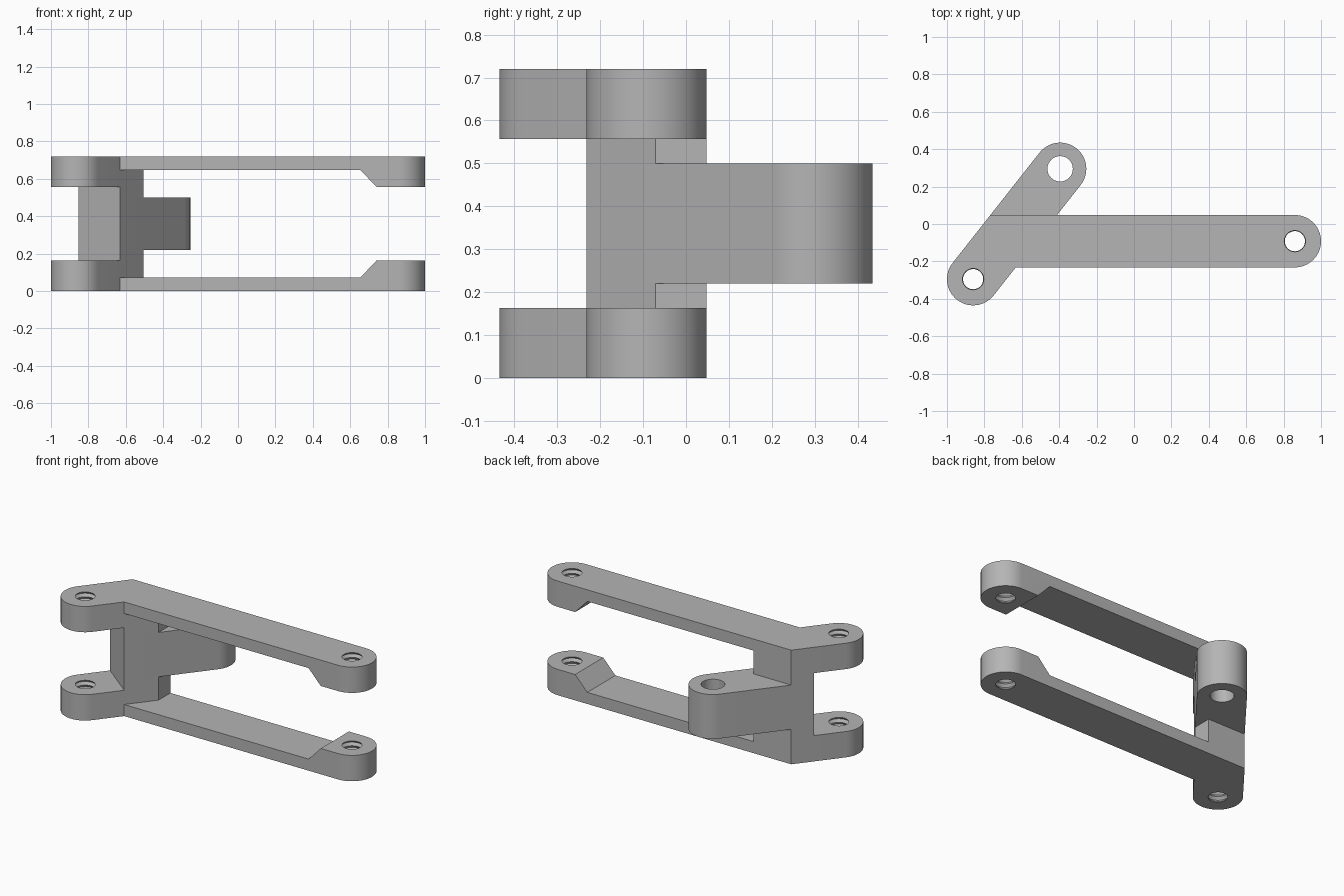
import bpy, bmesh
from math import pi, cos, sin, atan2
from mathutils import Vector

if "Cube" in bpy.data.objects:
    bpy.data.objects.remove(bpy.data.objects["Cube"])

H, R = 0.72, 0.14                       # overall height, boss radius
PLATE, EAR = 0.073, 0.163               # plate and ear thickness
ear, lug, tip = Vector((-0.86, -0.295)), Vector((-0.395, 0.295)), Vector((0.86, -0.092))
u = (lug - ear).normalized()            # direction of the slanted link
n = Vector((-u.y, u.x))
ang = atan2(u.y, u.x)

grey = bpy.data.materials.new("plain grey")
grey.use_nodes = True
colour = (0.46, 0.46, 0.46, 1)
grey.diffuse_color = colour
grey.node_tree.nodes["Principled BSDF"].inputs["Base Color"].default_value = colour


def arc(c, start, steps=32):
    """Half circle of boss radius, counter-clockwise from the start angle."""
    return [c + R * Vector((cos(start + pi * i / steps), sin(start + pi * i / steps)))
            for i in range(steps + 1)]


def finish(name, bm):
    bmesh.ops.recalc_face_normals(bm, faces=bm.faces)
    mesh = bpy.data.meshes.new(name)
    bm.to_mesh(mesh)
    bm.free()
    mesh.materials.append(grey)
    ob = bpy.data.objects.new(name, mesh)
    bpy.context.collection.objects.link(ob)
    return ob


def prism(name, outline, z0, z1, shift=None, flip=False):
    """Extruded outline; shift moves the top points, flip mirrors to the upper half."""
    bm = bmesh.new()
    mir = (lambda z: H - z) if flip else (lambda z: z)
    low = [bm.verts.new((p.x, p.y, mir(z0))) for p in outline]
    top = [bm.verts.new((shift(p.x) if shift else p.x, p.y, mir(z1))) for p in outline]
    bm.faces.new(low)
    bm.faces.new(top)
    for i in range(len(low)):
        j = (i + 1) % len(low)
        bm.faces.new((low[i], low[j], top[j], top[i]))
    return finish(name, bm)


def bore(name, c, rings):
    """Solid of revolution about a vertical axis, from (radius, z) pairs."""
    bm = bmesh.new()
    loops = [[bm.verts.new((c.x + r * cos(2 * pi * k / 32), c.y + r * sin(2 * pi * k / 32), z))
              for k in range(32)] for r, z in rings]
    for a, b in zip(loops, loops[1:]):
        for k in range(32):
            m = (k + 1) % 32
            bm.faces.new((a[k], a[m], b[m], b[k]))
    bm.faces.new(loops[0])
    bm.faces.new(loops[-1])
    return finish(name, bm)


def combine(body, other, operation):
    mod = body.modifiers.new(operation, "BOOLEAN")
    mod.operation, mod.object, mod.solver = operation, other, "EXACT"
    bpy.context.view_layer.objects.active = body
    bpy.ops.object.modifier_apply(modifier=mod.name)
    bpy.data.objects.remove(other)


# Corners where the slanted link meets the long arm
right, left = ear - n * R, ear + n * R
bend_in = right + u * ((tip.y - R - right.y) / u.y)
bend_out = left + u * ((tip.y + R - left.y) / u.y)
bend_far = bend_in + n * 2 * R
wall_x = -0.505
wall = bend_in + u * ((wall_x - bend_in.x) / u.x)

# Column joining both arms, and the central lug
column = [bend_in, wall, Vector((wall_x, bend_out.y)), bend_out, bend_far]
body = prism("link_arm", column, 0, H)
combine(body, prism("lug", [bend_in] + arc(lug, ang - pi / 2) + [bend_far], 0.22, 0.5), "UNION")

# Upper and lower arms with their thick ends
arm = arc(ear, ang + pi / 2) + [bend_in] + arc(tip, -pi / 2) + [bend_out]
ear_pad = arc(ear, ang + pi / 2) + [bend_in, bend_far]
pad_x = 0.655
tip_pad = arc(tip, -pi / 2) + [Vector((pad_x, tip.y + R)), Vector((pad_x, tip.y - R))]
for flip in (False, True):
    combine(body, prism("plate", arm, 0, PLATE, flip=flip), "UNION")
    combine(body, prism("ear", ear_pad, 0, EAR, flip=flip), "UNION")
    slope = lambda x: 0.74 if x < pad_x + 0.01 else x
    combine(body, prism("tip_pad", tip_pad, PLATE, EAR, slope, flip), "UNION")

# Threaded holes in the four ends, smooth hole in the lug
for c in (ear, tip):
    for base in (-0.015, H - EAR - 0.015):
        thread = [(0.054 if i % 2 else 0.067, base + 0.0165 * i) for i in range(13)]
        combine(body, bore("thread", c, thread), "DIFFERENCE")
combine(body, bore("lug_hole", lug, [(0.068, 0.1), (0.068, 0.6)]), "DIFFERENCE")

# Merge flat faces, then shade curved walls smooth
bm = bmesh.new()
bm.from_mesh(body.data)
bmesh.ops.remove_doubles(bm, verts=bm.verts, dist=0.0002)
bmesh.ops.dissolve_limit(bm, angle_limit=0.01, verts=bm.verts, edges=bm.edges)
bm.to_mesh(body.data)
bm.free()
bpy.ops.object.select_all(action="DESELECT")
body.select_set(True)
bpy.context.view_layer.objects.active = body
bpy.ops.object.shade_smooth_by_angle(angle=0.5)
